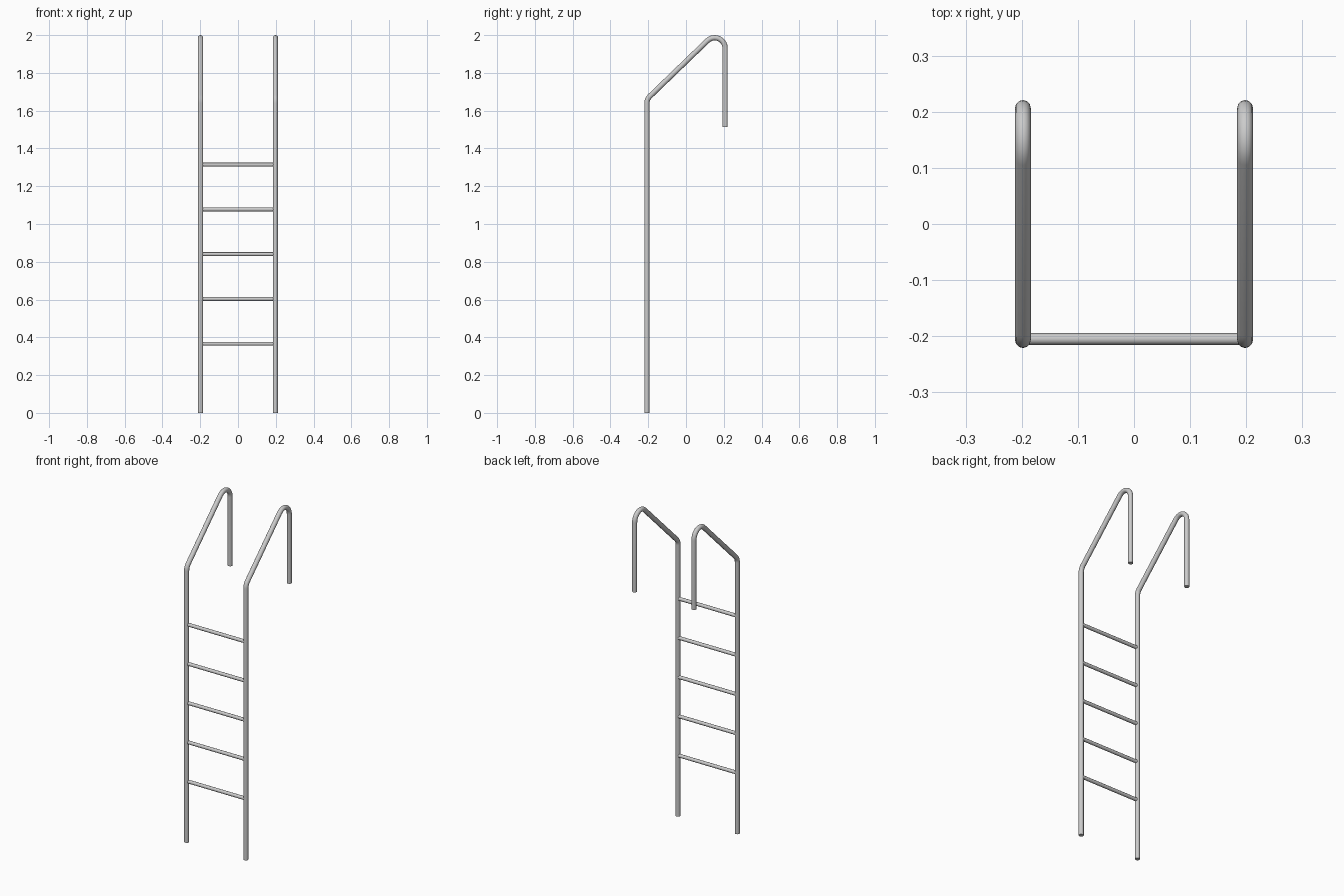
import bpy
from math import radians, cos, sin, tan
from mathutils import Vector

if "Cube" in bpy.data.objects:
    bpy.data.objects.remove(bpy.data.objects["Cube"])

RAIL_X, RAIL_R, RAIL_Y = 0.198, 0.014, 0.207
RUNG_R, RUNG_Y = 0.0105, -0.205


def tube(name, pts, radius):
    """Round capped tube following a list of points, as a mesh."""
    cu = bpy.data.curves.new(name, 'CURVE')
    cu.dimensions = '3D'
    cu.bevel_depth = radius
    cu.bevel_resolution = 4
    cu.use_fill_caps = True
    sp = cu.splines.new('POLY')
    sp.points.add(len(pts) - 1)
    for p, co in zip(sp.points, pts):
        p.co = (*co, 1)
    ob = bpy.data.objects.new(name, cu)
    bpy.context.collection.objects.link(ob)
    bpy.ops.object.select_all(action='DESELECT')
    ob.select_set(True)
    bpy.context.view_layer.objects.active = ob
    bpy.ops.object.convert(target='MESH')
    bpy.ops.object.shade_smooth_by_angle(angle=radians(40))
    return bpy.context.object


def arc(cy, cz, r, a0, a1, n):
    """Points of an arc in the side (y, z) plane."""
    angs = [radians(a0 + (a1 - a0) * i / n) for i in range(n + 1)]
    return [(cy + r * cos(a), cz + r * sin(a)) for a in angs]


# side profile: upright, lower bend, slope, hooked top, short drop
slope = 44
hook_r, bend_r = 0.055, 0.05
hook_c = (RAIL_Y - hook_r, 2.0 - RAIL_R - hook_r)
hook = arc(*hook_c, hook_r, 90 + slope, 0, 10)
corner_z = hook[0][1] - (hook[0][0] + RAIL_Y) * tan(radians(slope))
bend_z = corner_z - bend_r * tan(radians(90 - slope) / 2)
bend = arc(-RAIL_Y + bend_r, bend_z, bend_r, 180, 90 + slope, 5)
profile = [(-RAIL_Y, 0)] + bend + hook + [(RAIL_Y, 1.513)]

# two bent hand rails
for side, x in (("left", -RAIL_X), ("right", RAIL_X)):
    tube(side + "_rail", [Vector((x, y, z)) for y, z in profile], RAIL_R)

# five rungs
for i in range(5):
    z = 0.366 + 0.237 * i
    tube(f"rung_{i + 1}", [(-RAIL_X, RUNG_Y, z), (RAIL_X, RUNG_Y, z)], RUNG_R)
